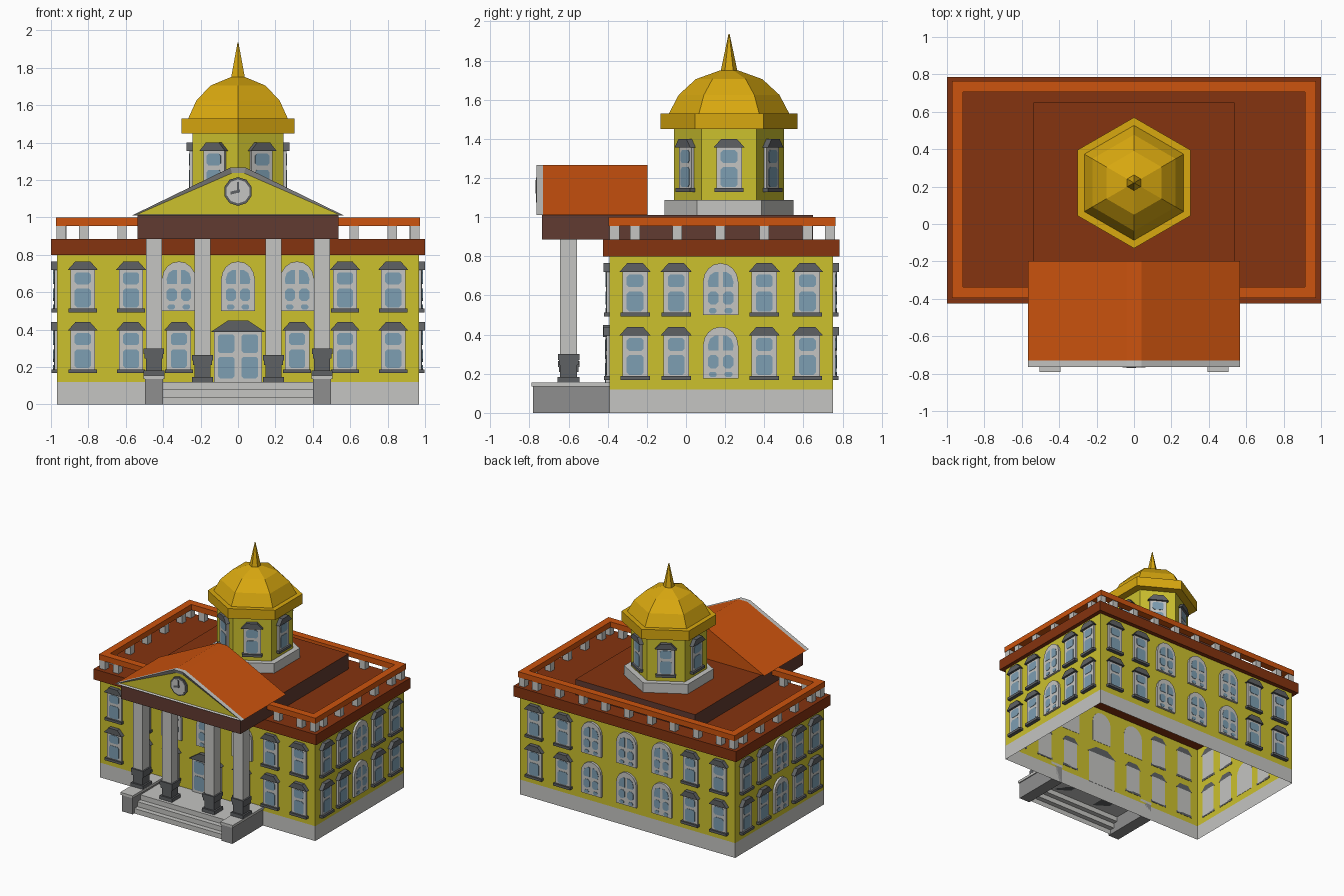
import bpy, bmesh, math
from mathutils import Matrix, Vector

if "Cube" in bpy.data.objects:
    bpy.data.objects.remove(bpy.data.objects["Cube"])


def material(name, rgb):
    m = bpy.data.materials.new(name)
    lin = [c / 12.92 if c < 0.04 else ((c + 0.055) / 1.055) ** 2.4 for c in rgb]
    m.diffuse_color = (*lin, 1)
    m.use_nodes = True
    m.node_tree.nodes["Principled BSDF"].inputs["Base Color"].default_value = m.diffuse_color
    return m


YELLOW = material("yellow_wall", (0.80, 0.755, 0.18))
GOLD = material("gold_dome", (0.85, 0.66, 0.06))
ORANGE = material("orange_roof", (0.80, 0.325, 0.055))
BRICK = material("brick_red", (0.52, 0.20, 0.06))
MAROON = material("maroon", (0.38, 0.23, 0.19))
LIGHT = material("light_stone", (0.77, 0.77, 0.76))
MID = material("mid_stone", (0.56, 0.56, 0.56))
DARK = material("dark_trim", (0.37, 0.38, 0.39))
GLASS = material("blue_glass", (0.49, 0.62, 0.70))


def to_mesh(name, bm, mats):
    bmesh.ops.recalc_face_normals(bm, faces=bm.faces)
    me = bpy.data.meshes.new(name)
    bm.to_mesh(me)
    bm.free()
    for m in mats:
        me.materials.append(m)
    return me


def place(name, me, mat=Matrix()):
    ob = bpy.data.objects.new(name, me)
    ob.matrix_world = mat
    bpy.context.collection.objects.link(ob)
    return ob


def add_box(bm, x0, x1, y0, y1, z0, z1):
    m = Matrix.Translation(((x0 + x1) / 2, (y0 + y1) / 2, (z0 + z1) / 2))
    m = m @ Matrix.Diagonal((x1 - x0, y1 - y0, z1 - z0, 1))
    bmesh.ops.create_cube(bm, size=1, matrix=m)


def boxes(name, mat, *dims):
    bm = bmesh.new()
    for d in dims:
        add_box(bm, *d)
    return place(name, to_mesh(name, bm, [mat]))


def slab(bm, pts, y0, y1, mi=0):
    """Extrude an x-z outline from y0 to y1; returns the face at y1."""
    a = [bm.verts.new((x, y0, z)) for x, z in pts]
    b = [bm.verts.new((x, y1, z)) for x, z in pts]
    n = len(pts)
    fs = [bm.faces.new((a[i], a[(i + 1) % n], b[(i + 1) % n], b[i])) for i in range(n)]
    fs += [bm.faces.new(a[::-1]), bm.faces.new(b)]
    for f in fs:
        f.material_index = mi
    return fs[-1]


def rect(x0, x1, z0, z1, c=0.0):
    if c == 0:
        return [(x0, z0), (x1, z0), (x1, z1), (x0, z1)]
    return [(x0 + c, z0), (x1 - c, z0), (x1, z0 + c), (x1, z1 - c),
            (x1 - c, z1), (x0 + c, z1), (x0, z1 - c), (x0, z0 + c)]


def hood(w, t, z0, z1):
    return [(-w, z0), (w, z0), (t, z1), (-t, z1)]


def lathe6(name, prof, mat, cy=0.22):
    """Six-sided turned shape, corners facing front and back."""
    bm = bmesh.new()
    rings = [[bm.verts.new((r * math.cos(a), cy + r * math.sin(a), z))
              for a in [math.radians(90 + 60 * k) for k in range(6)]] for r, z in prof]
    for p, q in zip(rings, rings[1:]):
        for i in range(6):
            bm.faces.new((p[i], p[(i + 1) % 6], q[(i + 1) % 6], q[i]))
    bm.faces.new(rings[0][::-1])
    bm.faces.new(rings[-1])
    return place(name, to_mesh(name, bm, [mat]))


# Walls: open-bottomed shell, grey plinth band below, yellow above
bm = bmesh.new()
rings = [[bm.verts.new((x, y, z)) for x, y in
          [(-.967, -.39), (.967, -.39), (.967, .75), (-.967, .75)]] for z in (0, .12, .8)]
for k in range(2):
    for i in range(4):
        j = (i + 1) % 4
        f = bm.faces.new((rings[k][i], rings[k][j], rings[k + 1][j], rings[k + 1][i]))
        f.material_index = k
place("walls", to_mesh("walls", bm, [LIGHT, YELLOW]))

# Cornice, roof rail and posts
boxes("cornice_roof", BRICK, (-1, 1, -.425, .785, .80, .885))
boxes("roof_rail", ORANGE,
      (-.973, .973, -.395, -.336, .955, 1.0), (-.973, .973, .706, .765, .955, 1.0),
      (-.973, -.914, -.336, .706, .955, 1.0), (.914, .973, -.336, .706, .955, 1.0))
spots = [(x, y) for y in (-.366, .735) for x in (-.945, -.825, -.62, -.41, -.205, 0, .205, .41, .62, .825, .945)
         if y > 0 or abs(x) > .5]
spots += [(x, y) for x in (-.943, .943) for y in (-.26, -.045, .175, .40, .62)]
boxes("rail_posts", LIGHT, *[(x - .025, x + .025, y - .025, y + .025, .885, .955) for x, y in spots])

# Raised roof deck running forward into the portico beam
deck = boxes("roof_deck_and_beam", MAROON, (-.538, .538, -.735, .65, .885, 1.01))
deck.data.materials.append(BRICK)
for p in deck.data.polygons:
    if p.normal.z > .5:
        p.material_index = 1

# Portico gable roof and pediment
gable = [(-.568, 1.01), (.568, 1.01), (.04, 1.267), (-.04, 1.267)]
bm = bmesh.new()
slab(bm, gable, -.197, -.73)
place("portico_roof", to_mesh("portico_roof", bm, [ORANGE]))
bm = bmesh.new()
front = slab(bm, gable, -.73, -.765)
bmesh.ops.recalc_face_normals(bm, faces=bm.faces)
bmesh.ops.inset_region(bm, faces=[front], thickness=.031, depth=-.015)
front.material_index = 1
place("pediment", to_mesh("pediment", bm, [LIGHT, YELLOW]))

# Clock with ring, face and hands
bm = bmesh.new()
for r, y, mi in ((.077, -.762, 0), (.064, -.766, 1)):
    slab(bm, [(r * math.cos(a), 1.139 + r * math.sin(a))
              for a in [math.tau * (k + .5) / 10 for k in range(10)]], -.745, y, mi)
slab(bm, rect(-.006, .006, 1.13, 1.19), -.765, -.769)
slab(bm, [(.01, 1.135), (.01, 1.15), (-.04, 1.138), (-.04, 1.122)], -.765, -.770)
place("clock", to_mesh("clock", bm, [DARK, LIGHT]))

# Steps as a folded sheet, with side blocks
bm = bmesh.new()
prof = [(-.76, 0), (-.76, .04), (-.72, .04), (-.72, .08), (-.68, .08), (-.68, .12), (-.39, .12)]
rows = [[bm.verts.new((x, y, z)) for x in (-.4, .4)] for y, z in prof]
for a, b in zip(rows, rows[1:]):
    bm.faces.new((a[0], a[1], b[1], b[0]))
place("steps", to_mesh("steps", bm, [LIGHT]))
boxes("step_side_blocks", MID, (-.497, -.40, -.782, -.39, 0, .135), (.40, .497, -.782, -.39, 0, .135))
boxes("step_side_caps", LIGHT, (-.505, -.393, -.79, -.39, .135, .155), (.393, .505, -.79, -.39, .135, .155))

# Columns on pedestals
for x, z in ((-.45, .155), (-.19, .12), (.19, .12), (.45, .155)):
    def sq(h, z0, z1):
        return (x - h, x + h, -.6 - h, -.6 + h, z0, z1)
    boxes("column_pedestal", DARK, sq(.056, z, z + .028), sq(.043, z + .028, z + .09),
          sq(.050, z + .09, z + .115), sq(.055, z + .115, z + .145))
    boxes("column_shaft", LIGHT, sq(.043, z + .145, .885))

# Hooded window, arched window and door: made once, then repeated
TRIM = [LIGHT, DARK, GLASS]
bm = bmesh.new()
slab(bm, rect(-.065, .065, 0, .218), .002, -.015)
slab(bm, rect(-.075, .075, -.012, .008), .002, -.03, 1)
slab(bm, hood(.08, .04, .215, .26), .002, -.032, 1)
for z0, z1 in ((.014, .115), (.137, .202)):
    slab(bm, rect(-.043, .043, z0, z1, .012), -.014, -.018, 2)
window = to_mesh("hooded_window", bm, TRIM)

bm = bmesh.new()
arc = [(.09 * math.cos(a), .165 + .095 * math.sin(a)) for a in [math.pi * k / 8 for k in range(9)]]
slab(bm, [(-.09, -.005), (.09, -.005)] + arc, .002, -.018)
for s in (-1, 1):
    slab(bm, rect(s * .04 - .02, s * .04 + .02, .004, .03, .008), -.017, -.021, 2)
    slab(bm, rect(s * .038 - .027, s * .038 + .027, .048, .115, .014), -.017, -.021, 2)
    slab(bm, [(s * .011, .138), (s * .062, .138), (s * .066, .165), (s * .055, .198),
              (s * .03, .215), (s * .011, .215)], -.017, -.021, 2)
arch = to_mesh("arched_window", bm, TRIM)

bm = bmesh.new()
slab(bm, rect(-.128, .128, .12, .39), .002, -.02)
slab(bm, hood(.145, .055, .388, .448), .002, -.035, 1)
for s in (-1, 1):
    for z0, z1 in ((.14, .255), (.275, .375)):
        slab(bm, rect(s * .063 - .045, s * .063 + .045, z0, z1, .012), -.019, -.023, 2)
place("front_door", to_mesh("front_door", bm, TRIM), Matrix.Translation((0, -.39, 0)))


def mount(me, x, y, z, deg):
    place(me.name, me, Matrix.Translation((x, y, z)) @ Matrix.Rotation(math.radians(deg), 4, 'Z'))


for row, z in enumerate((.18, .505)):
    for x in (-.83, -.572, -.316, 0, .316, .572, .83):
        inner = abs(x) < .4
        if x != 0 or row == 1:
            mount(arch if inner and row == 1 else window, x, -.39, z, 0)
        mount(arch if inner else window, x, .75, z, 180)
    for y in (-.26, -.05, .177, .40, .62):
        for s in (-1, 1):
            mount(arch if y == .177 else window, s * .967, y, z, s * 90)

# Six-sided tower, dome and spire
lathe6("tower_base", [(.33, 1.005), (.33, 1.088)], LIGHT)
lathe6("tower_drum", [(.281, 1.088), (.281, 1.45)], YELLOW)
lathe6("dome", [(.35, 1.45), (.35, 1.53), (.307, 1.53), (.257, 1.625), (.17, 1.705), (.045, 1.75)], GOLD)
lathe6("spire", [(.043, 1.745), (.003, 1.935)], GOLD)
for k in range(6):
    a = math.radians(60 * k)
    mount(window, .243 * math.cos(a), .22 + .243 * math.sin(a), 1.14, 60 * k + 90)
